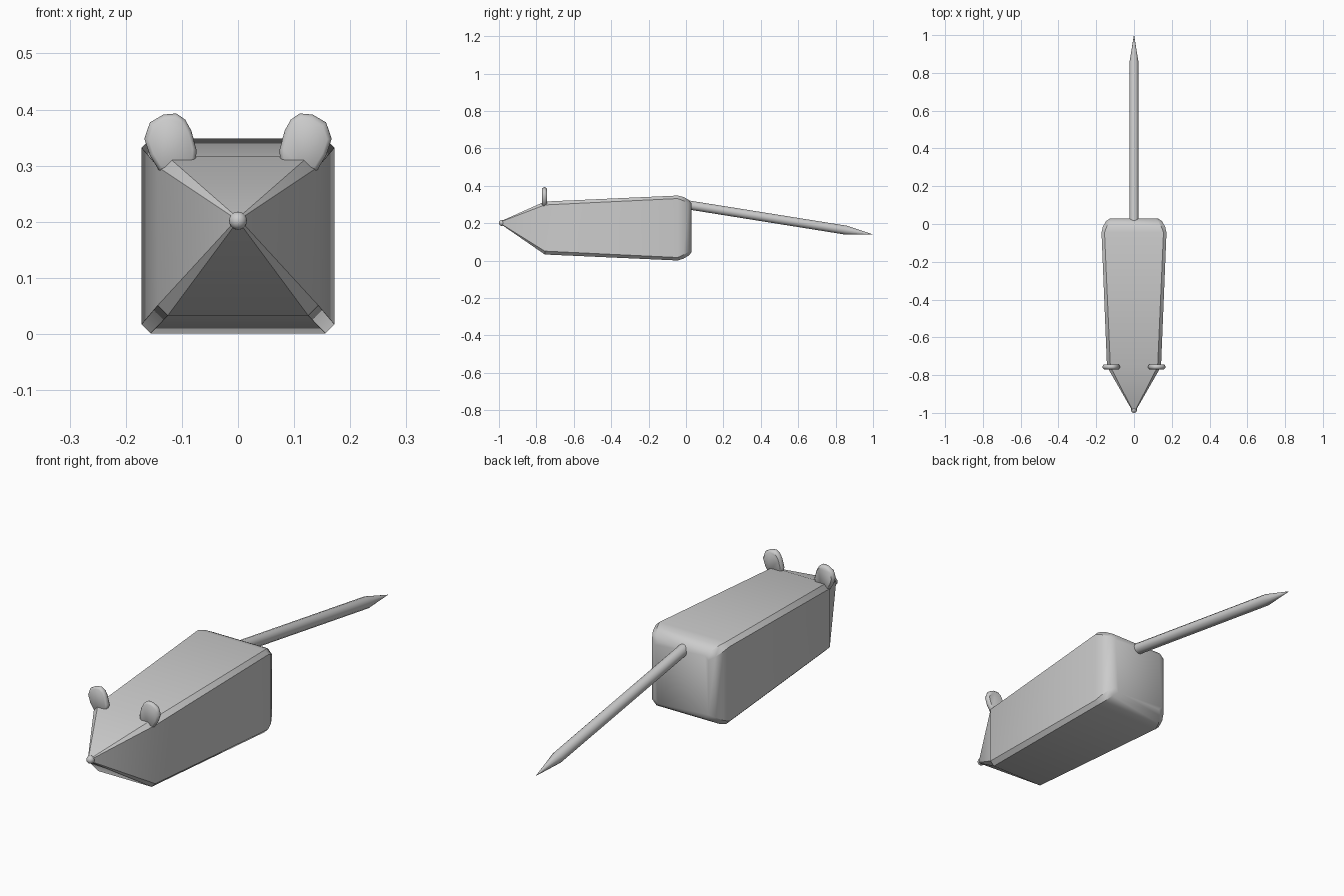
import bpy, bmesh, math
from mathutils import Vector

if "Cube" in bpy.data.objects:
    bpy.data.objects.remove(bpy.data.objects["Cube"])


def finish(name, bm, angle=35):
    bmesh.ops.recalc_face_normals(bm, faces=bm.faces)
    me = bpy.data.meshes.new(name)
    bm.to_mesh(me)
    bm.free()
    ob = bpy.data.objects.new(name, me)
    bpy.context.collection.objects.link(ob)
    bpy.ops.object.select_all(action='DESELECT')
    ob.select_set(True)
    bpy.context.view_layer.objects.active = ob
    bpy.ops.object.shade_smooth_by_angle(angle=math.radians(angle))
    return ob


def loft(name, rings, angle=35):
    # Skin matching rings of points and cap both ends
    bm = bmesh.new()
    vs = [[bm.verts.new(p) for p in r] for r in rings]
    n = len(vs[0])
    for a, b in zip(vs, vs[1:]):
        for i in range(n):
            j = (i + 1) % n
            bm.faces.new((a[i], a[j], b[j], b[i]))
    bm.faces.new(vs[0])
    bm.faces.new(vs[-1])
    return finish(name, bm, angle)


def box_ring(y, w, z0, z1, c):
    # Rectangle with chamfered corners
    return [(w, y, z0 + c), (w, y, z1 - c), (w - c, y, z1), (c - w, y, z1),
            (-w, y, z1 - c), (-w, y, z0 + c), (c - w, y, z0), (w - c, y, z0)]


# Body and pointed head: y, half width, bottom, top, chamfer
sections = [(-0.99, 0.008, 0.195, 0.211, 0.003),
            (-0.755, 0.143, 0.033, 0.316, 0.018),
            (-0.045, 0.172, 0.001, 0.348, 0.016),
            (-0.015, 0.165, 0.010, 0.341, 0.020),
            (0.015, 0.148, 0.028, 0.325, 0.020),
            (0.030, 0.125, 0.045, 0.305, 0.015)]
loft("body", [box_ring(*s) for s in sections])

# Nose ball
bm = bmesh.new()
bmesh.ops.create_uvsphere(bm, u_segments=16, v_segments=10, radius=0.016)
bmesh.ops.translate(bm, verts=bm.verts, vec=(0, -0.984, 0.202))
finish("nose", bm)

# Tail: straight rod with a sharpened end
start, tip = Vector((0, -0.02, 0.303)), Vector((0, 1.0, 0.14))
axis = (tip - start).normalized()
side = Vector((1, 0, 0))
up = side.cross(axis)
rings = []
for t, r in ((0, 0.024), (0.86, 0.024), (1, 0.0004)):
    c = start.lerp(tip, t)
    rings.append([c + r * (side * math.cos(k * math.pi / 6) + up * math.sin(k * math.pi / 6))
                  for k in range(12)])
loft("tail", rings)

# Ears: rounded-edge plates
outline = [(0.110, 0.393), (0.133, 0.391), (0.157, 0.377), (0.167, 0.348),
           (0.157, 0.318), (0.140, 0.290), (0.110, 0.285), (0.075, 0.308),
           (0.074, 0.328), (0.083, 0.362), (0.094, 0.382)]
for label, s in (("left", 1), ("right", -1)):
    rings = []
    for y, k in ((-0.769, 0.84), (-0.764, 0.96), (-0.757, 1), (-0.750, 0.96), (-0.743, 0.84)):
        rings.append([(s * (0.118 + (x - 0.118) * k), y, 0.34 + (z - 0.34) * k)
                      for x, z in outline])
    loft(label + "_ear", rings, 50)
